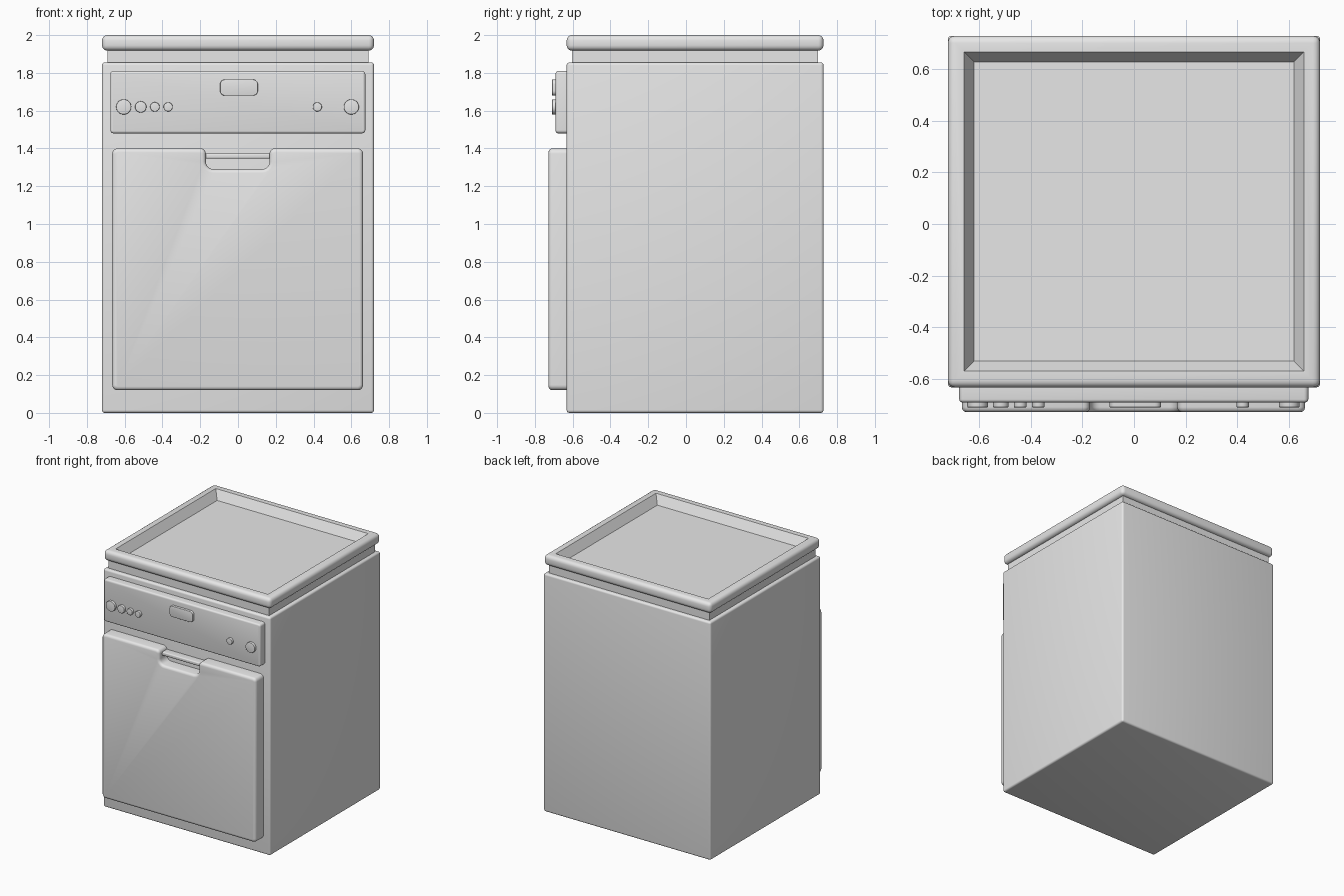
import bpy, bmesh, math
from mathutils import Vector

cube = bpy.data.objects.get("Cube")
if cube:
    bpy.data.objects.remove(cube, do_unlink=True)

# Single enamel colour
enamel = bpy.data.materials.new("light grey enamel")
enamel.use_nodes = True
GREY = (0.8, 0.8, 0.8, 1.0)
enamel.diffuse_color = GREY
enamel.node_tree.nodes["Principled BSDF"].inputs["Base Color"].default_value = GREY


def finish(name, bm):
    bmesh.ops.recalc_face_normals(bm, faces=bm.faces)
    mesh = bpy.data.meshes.new(name)
    bm.to_mesh(mesh)
    bm.free()
    mesh.materials.append(enamel)
    obj = bpy.data.objects.new(name, mesh)
    bpy.context.scene.collection.objects.link(obj)
    bpy.ops.object.select_all(action="DESELECT")
    obj.select_set(True)
    bpy.context.view_layer.objects.active = obj
    bpy.ops.object.shade_smooth_by_angle(angle=math.radians(35))
    return obj


def rounded_box(lo, hi, radius):
    lo, hi = Vector(lo), Vector(hi)
    bm = bmesh.new()
    bmesh.ops.create_cube(bm, size=1)
    for v in bm.verts:
        v.co = (lo + hi) / 2 + v.co * (hi - lo)
    if radius:
        bmesh.ops.bevel(bm, geom=bm.edges[:], offset=radius, segments=4,
                        profile=0.5, affect="EDGES")
    return bm


def fillet(corners, steps=5):
    """Round each (x, z, radius) corner of a closed outline."""
    points = []
    for i, (x, z, r) in enumerate(corners):
        c = Vector((x, z))
        a = (Vector(corners[i - 1][:2]) - c).normalized() * r
        b = (Vector(corners[(i + 1) % len(corners)][:2]) - c).normalized() * r
        for k in range(steps + 1):
            t = k / steps * math.pi / 2
            points.append(c + a * (1 - math.sin(t)) + b * (1 - math.cos(t)))
    return points


def rectangle(x0, x1, z0, z1, r):
    return fillet([(x0, z0, r), (x1, z0, r), (x1, z1, r), (x0, z1, r)])


def circle(x, z, r, sides=32):
    angles = [math.tau * k / sides for k in range(sides)]
    return [Vector((x + r * math.cos(a), z + r * math.sin(a))) for a in angles]


def plate(name, outline, front, back, radius):
    """Extrude an outline along y and round its front rim."""
    bm = bmesh.new()
    face = bm.faces.new([bm.verts.new((p.x, front, p.y)) for p in outline])
    rim = face.edges[:]
    ext = bmesh.ops.extrude_face_region(bm, geom=[face], use_keep_orig=True)
    for v in ext["geom"]:
        if isinstance(v, bmesh.types.BMVert):
            v.co.y = back
    bmesh.ops.recalc_face_normals(bm, faces=bm.faces)
    bmesh.ops.bevel(bm, geom=rim, offset=radius, segments=3,
                    profile=0.5, affect="EDGES")
    return finish(name, bm)


# Cabinet and the recessed neck under the lid
finish("cabinet", rounded_box((-0.72, -0.632, 0), (0.72, 0.728, 1.855), 0.015))
finish("neck", rounded_box((-0.692, -0.604, 1.8), (0.692, 0.7, 1.923), 0))

# Lid with a sloping tray sunk in its top
lid = rounded_box((-0.72, -0.632, 1.918), (0.72, 0.728, 2), 0.028)
lid.normal_update()
top = max((f for f in lid.faces if f.normal.z > 0.99), key=lambda f: f.calc_area())
bmesh.ops.inset_region(lid, faces=[top], thickness=0.048)
bmesh.ops.inset_region(lid, faces=[top], thickness=0.001)
bmesh.ops.inset_region(lid, faces=[top], thickness=0.055)
for v in top.verts:
    v.co.z = 1.932
finish("lid", lid)

# Control panel, display and knobs
plate("control_panel", rectangle(-0.676, 0.674, 1.48, 1.81, 0.017), -0.69, -0.62, 0.012)
plate("display", rectangle(-0.095, 0.105, 1.68, 1.765, 0.025), -0.709, -0.68, 0.003)
knobs = [(-0.605, 0.04), (-0.515, 0.03), (-0.44, 0.025), (-0.37, 0.024),
         (0.42, 0.024), (0.6, 0.04)]
for n, (x, r) in enumerate(knobs, 1):
    plate(f"knob_{n}", circle(x, 1.62, r), -0.709, -0.68, 0.003)

# Door with a handle notch in its top edge
door_outline = fillet([
    (-0.666, 0.12, 0.028), (0.662, 0.12, 0.028), (0.662, 1.4, 0.028),
    (0.167, 1.4, 0.028), (0.167, 1.29, 0.04), (-0.17, 1.29, 0.04),
    (-0.17, 1.4, 0.028), (-0.666, 1.4, 0.028)])
plate("door", door_outline, -0.728, -0.62, 0.02)

# Grip bar across the notch
finish("handle_bar", rounded_box((-0.18, -0.69, 1.346), (0.177, -0.62, 1.374), 0.008))
